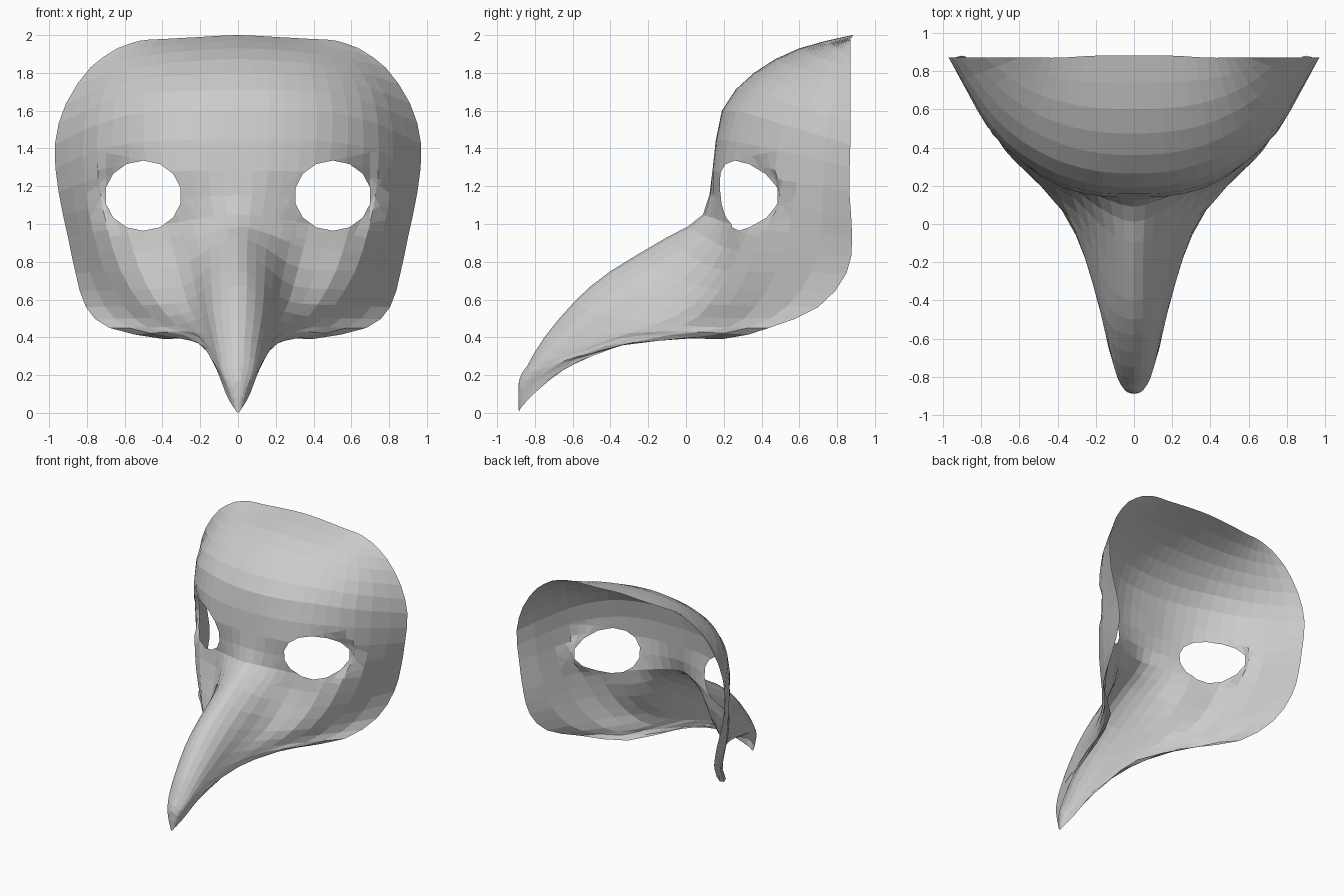
import bpy, bmesh, math
from mathutils import Vector

if "Cube" in bpy.data.objects:
    bpy.data.objects.remove(bpy.data.objects["Cube"])

# Guide curves of the right half, all running from the top rim to the beak tip
crest = [(0, y, z) for y, z in [
    (.88, 2), (.6, 1.93), (.36, 1.8), (.19, 1.6), (.14, 1.28), (.09, 1.05), (-.1, .93),
    (-.4, .75), (-.58, .6), (-.75, .4), (-.84, .25), (-.885, .17), (-.885, 0)]]
inner = [(.2, .88, 1.99), (.22, .61, 1.92), (.24, .38, 1.79), (.25, .215, 1.6), (.24, .155, 1.28),
         (.19, .15, 1.03), (.15, -.03, .87), (.14, -.32, .69), (.13, -.52, .54), (.1, -.71, .36),
         (.075, -.82, .22), (.045, -.872, .13), (.02, -.875, .025)]
middle = [(.38, .87, 1.98), (.42, .65, 1.9), (.47, .455, 1.77), (.5, .31, 1.59), (.48, .24, 1.27),
          (.38, .235, 1.0), (.32, .14, .77), (.27, -.04, .59), (.22, -.26, .49), (.155, -.55, .35),
          (.105, -.74, .24), (.07, -.81, .15), (.04, -.85, .055)]
outer = [(.52, .87, 1.97), (.6, .73, 1.87), (.7, .61, 1.72), (.74, .505, 1.53), (.74, .465, 1.24),
         (.69, .405, .97), (.62, .325, .75), (.51, .225, .57), (.39, .11, .455), (.23, -.24, .41),
         (.15, -.57, .3), (.11, -.69, .23), (.07, -.79, .115)]
rim = [(.64, .87, 1.93), (.78, .87, 1.83), (.91, .87, 1.64), (.97, .87, 1.42), (.95, .865, 1.17),
       (.9, .88, .93), (.86, .85, .74), (.805, .7, .56), (.68, .44, .45), (.4, .2, .392),
       (.2, -.2, .39), (.15, -.5, .3), (.1, -.68, .21)]


def spline(points, steps, mirrored_start=False):
    """Smooth curve through points."""
    p = [Vector(q) for q in points]
    first = Vector((-p[1].x, p[1].y, p[1].z)) if mirrored_start else 2 * p[0] - p[1]
    p = [first] + p + [2 * p[-1] - p[-2]]
    out = []
    for a, b, c, d in zip(p, p[1:], p[2:], p[3:]):
        for i in range(steps):
            t = i / steps
            out.append(.5 * (2 * b + (c - a) * t + (2 * a - 5 * b + 4 * c - d) * t * t
                             + (3 * b - a - 3 * c + d) * t ** 3))
    return out + [p[-2]]


# Loft the half mask across the guides
guides = [spline(g, 2) for g in (crest, inner, middle, outer, rim)]
bm = bmesh.new()
rows = [[bm.verts.new(p) for p in spline(row, 3, True)] for row in zip(*guides)]
for r0, r1 in zip(rows, rows[1:]):
    for c in range(len(r0) - 1):
        bm.faces.new((r0[c], r1[c], r1[c + 1], r0[c + 1]))

# Cut the eye opening with a ring of planes seen from the front
EX, EZ, RX, RZ, SIDES = .502, 1.15, .203, .186, 14


def eye_radius(p):
    return math.hypot((p.x - EX) / RX, (p.z - EZ) / RZ)


def eye_point(i):
    a = 2 * math.pi * (i + .5) / SIDES
    return Vector((EX + RX * math.cos(a), 0, EZ + RZ * math.sin(a)))


planes = []
for i in range(SIDES):
    a, b = eye_point(i), eye_point(i + 1)
    planes.append((a, Vector((b.z - a.z, 0, a.x - b.x)).normalized()))
for co, no in planes:
    faces = [f for f in bm.faces
             if any(eye_radius(v.co) < 1.3 for v in f.verts)
             and all((f.calc_center_median() - q).dot(n) < .12 for q, n in planes)]
    near = [f for f in faces if min((v.co - co).dot(no) for v in f.verts) < 0
            < max((v.co - co).dot(no) for v in f.verts)]
    geom = set(near)
    for f in near:
        geom.update(f.edges)
        geom.update(f.verts)
    bmesh.ops.bisect_plane(bm, geom=list(geom), dist=1e-5, plane_co=co, plane_no=no)
hole = [f for f in bm.faces
        if all((f.calc_center_median() - q).dot(n) < 0 for q, n in planes)]
bmesh.ops.delete(bm, geom=hole, context='FACES')

# Sink the outer corner of the eye socket
for v in bm.verts:
    falloff = max(0, 1 - (eye_radius(v.co) - .97) / .4)
    side = max(0, (v.co.x - EX) / RX)
    v.co.y += .075 * min(1, falloff) * min(1, side) ** 2

# Mirrored mask sheet
mesh = bpy.data.meshes.new("beaked_mask")
bm.to_mesh(mesh)
bm.free()
mask = bpy.data.objects.new("beaked_mask", mesh)
bpy.context.collection.objects.link(mask)
mirror = mask.modifiers.new("Mirror", 'MIRROR')
mirror.use_clip = True
mirror.merge_threshold = .0005
